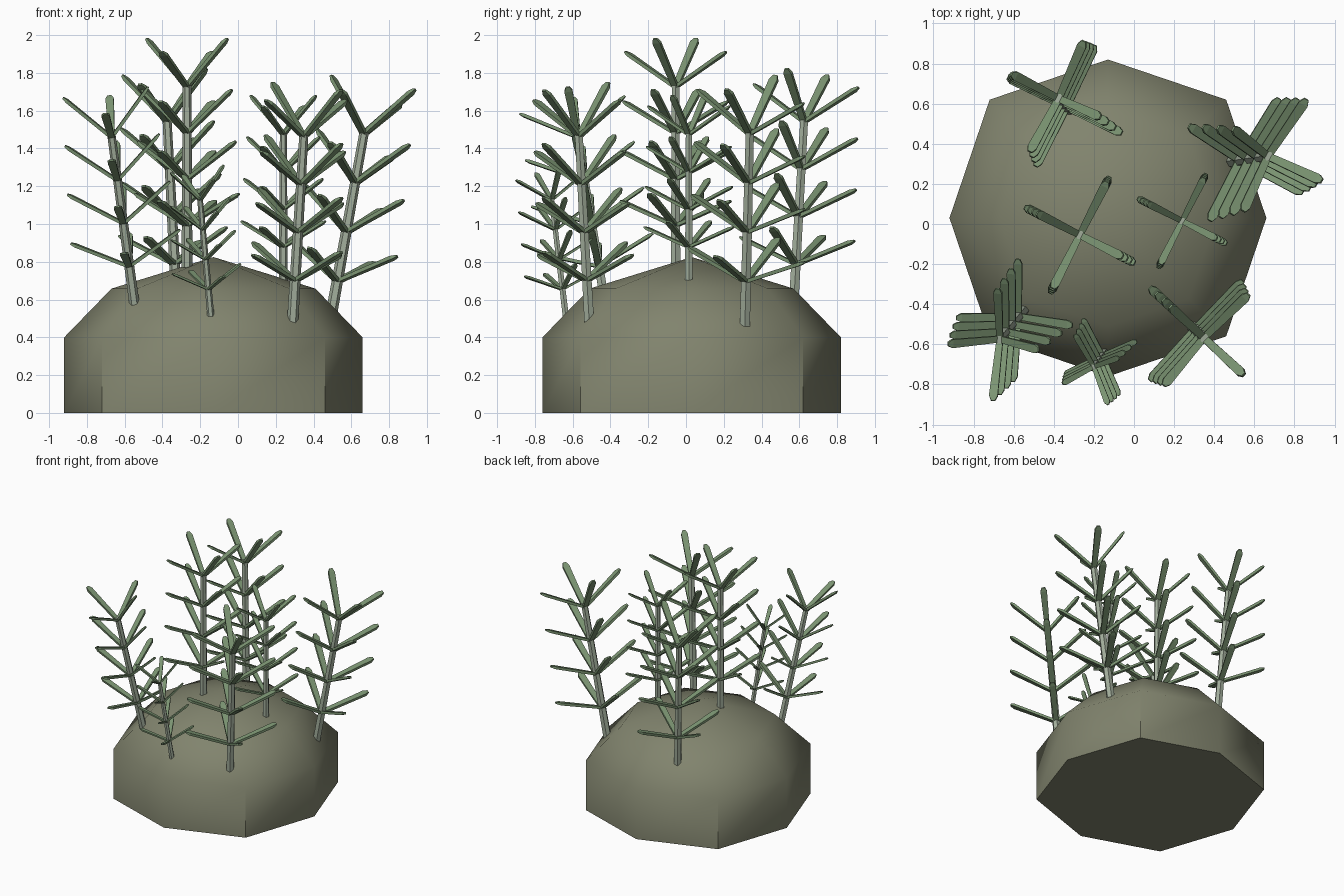
import bpy, bmesh
from math import cos, sin, radians
from mathutils import Vector, Matrix

if "Cube" in bpy.data.objects:
    bpy.data.objects.remove(bpy.data.objects["Cube"])


def material(name, rgb):
    m = bpy.data.materials.new(name)
    m.diffuse_color = (*rgb, 1)
    m.use_nodes = True
    m.node_tree.nodes["Principled BSDF"].inputs["Base Color"].default_value = m.diffuse_color
    return m


ROCK = material("stone", (0.22, 0.23, 0.155))
STEM = material("pale_stem", (0.36, 0.42, 0.33))
LEAF = material("leaf_green", (0.20, 0.30, 0.17))


def finish(bm, name, mat):
    bmesh.ops.recalc_face_normals(bm, faces=bm.faces)
    me = bpy.data.meshes.new(name)
    bm.to_mesh(me)
    bm.free()
    me.materials.append(mat)
    ob = bpy.data.objects.new(name, me)
    bpy.context.collection.objects.link(ob)
    return ob


def loft(bm, rings):
    """Skin a list of closed rings and cap both ends."""
    vs = [[bm.verts.new(p) for p in r] for r in rings]
    n = len(vs[0])
    for a, b in zip(vs, vs[1:]):
        for i in range(n):
            j = (i + 1) % n
            bm.faces.new((a[i], a[j], b[j], b[i]))
    bm.faces.new(vs[0][::-1])
    bm.faces.new(vs[-1])
    return vs


# Boulder: eight-sided, straight wall, chamfer and shallow peak
def octagon(scale, z):
    pts = []
    for k in range(8):
        r = (0.79 if k % 2 == 0 else 0.834) * scale
        a = radians(45 * k)
        pts.append(Vector((-0.13 + r * cos(a), 0.03 + r * sin(a), z)))
    return pts


bm = bmesh.new()
top = loft(bm, [octagon(1, 0), octagon(1, 0.4), octagon(0.683, 0.658)])[-1]
cap = next(f for f in bm.faces if all(v in top for v in f.verts))
bmesh.ops.poke(bm, faces=[cap])
peak = max(bm.verts, key=lambda v: len(v.link_edges))
peak.co.z = 0.825
rock = finish(bm, "boulder", ROCK)
bpy.context.view_layer.objects.active = rock
rock.select_set(True)
bpy.ops.object.shade_smooth_by_angle(angle=radians(45))

WHORLS = (0.2, 0.445, 0.69, 0.935)


def leaf_rings(height, yaw, pitch, length=0.352):
    """Flat blade that widens outward and ends in a blunt tip."""
    m = (Matrix.Translation((0, 0, height)) @ Matrix.Rotation(yaw, 4, 'Z')
         @ Matrix.Rotation(-pitch, 4, 'Y'))
    rings = []
    for t, w, h in ((0, 0.017, 0.009), (0.92, 0.023, 0.009), (1, 0.011, 0.005)):
        rings.append([m @ Vector((t * length, sy * w, sz * h))
                      for sy, sz in ((-1, -1), (1, -1), (1, 1), (-1, 1))])
    return rings


def plant(label, base, tip, scale, turn):
    base, tip = Vector(base), Vector(tip)
    tilt = Vector((0, 0, 1)).rotation_difference(tip - base).to_matrix().to_4x4()
    world = Matrix.Translation(base) @ tilt @ Matrix.Scale(scale, 4)

    # Six-sided tapered stem
    bm = bmesh.new()
    loft(bm, [[(r * cos(radians(60 * k)), r * sin(radians(60 * k)), z)
               for k in range(6)] for z, r in ((-0.02, 0.029), (0.96, 0.023))])
    bm.transform(world)
    finish(bm, "stem_" + label, STEM)

    # Four whorls of crossed leaf pairs, steeper toward the top
    bm = bmesh.new()
    for i, z in enumerate(WHORLS):
        for k in range(4):
            low, high = (29, 47) if k % 2 == 0 else (22, 32)
            pitch = low + (high - low) * i / 3
            loft(bm, leaf_rings(z, radians(turn + 90 * k), radians(pitch)))
    bm.transform(world)
    finish(bm, "leaves_" + label, LEAF)


# Plants: base on the boulder, stem top, scale, rotation
plant("centre", (-0.27, -0.055, 0.79), (-0.27, -0.055, 1.73), 1.0, -27)
plant("centre_right", (0.24, 0.015, 0.715), (0.24, 0.015, 1.47), 0.81, -27)
plant("back_left", (-0.325, 0.57, 0.58), (-0.375, 0.625, 1.54), 1.03, -26)
plant("right", (0.487, 0.312, 0.483), (0.667, 0.338, 1.48), 1.08, -30)
plant("front_left", (-0.55, -0.43, 0.589), (-0.67, -0.575, 1.47), 0.95, -3)
plant("front_right", (0.29, -0.513, 0.493), (0.348, -0.567, 1.464), 1.04, -43)
plant("front", (-0.145, -0.638, 0.525), (-0.2, -0.71, 1.12), 0.65, 25)
